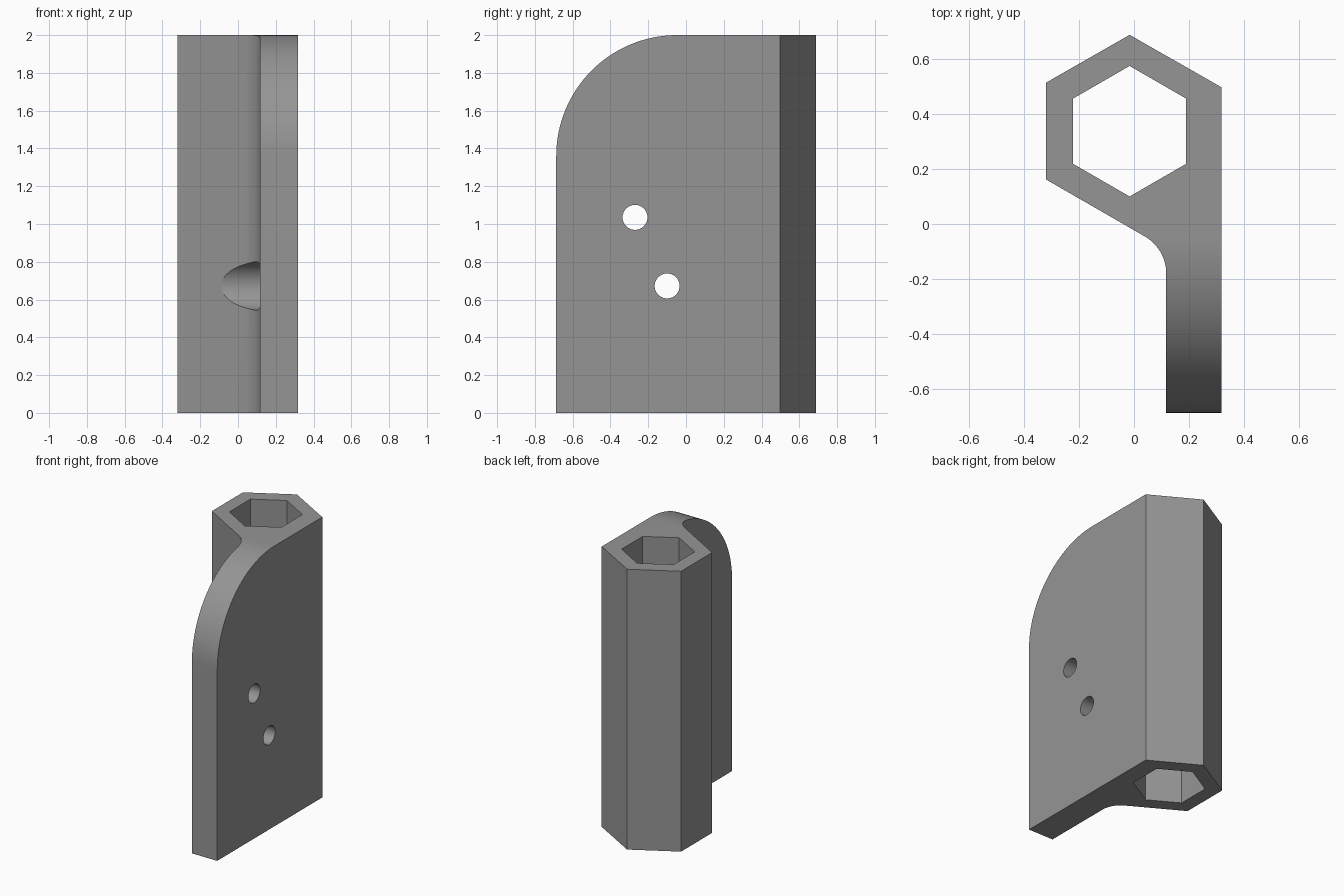
import bpy, bmesh
from math import sin, cos, pi, radians
from mathutils import Matrix

if "Cube" in bpy.data.objects:
    bpy.data.objects.remove(bpy.data.objects["Cube"])


def make_object(name, bm):
    bmesh.ops.recalc_face_normals(bm, faces=bm.faces)
    mesh = bpy.data.meshes.new(name)
    bm.to_mesh(mesh)
    bm.free()
    obj = bpy.data.objects.new(name, mesh)
    bpy.context.collection.objects.link(obj)
    return obj


def prism(name, points, depth):
    """Extrude a closed 3D outline along the depth vector."""
    bm = bmesh.new()
    face = bm.faces.new([bm.verts.new(p) for p in points])
    ext = bmesh.ops.extrude_face_region(bm, geom=[face])
    verts = [g for g in ext["geom"] if isinstance(g, bmesh.types.BMVert)]
    bmesh.ops.translate(bm, verts=verts, vec=depth)
    return make_object(name, bm)


def side_cylinder(name, x0, x1, y, z, r):
    """Cylinder lying along x."""
    bm = bmesh.new()
    bmesh.ops.create_cone(bm, cap_ends=True, segments=64, radius1=r, radius2=r, depth=x1 - x0,
                          matrix=Matrix.Translation(((x0 + x1) / 2, y, z)) @ Matrix.Rotation(pi / 2, 4, 'Y'))
    return make_object(name, bm)


def boolean(obj, tool, operation='DIFFERENCE'):
    mod = obj.modifiers.new(tool.name, 'BOOLEAN')
    mod.operation = operation
    mod.solver = 'EXACT'
    mod.object = tool
    bpy.context.view_layer.objects.active = obj
    bpy.ops.object.modifier_apply(modifier=mod.name)
    bpy.data.objects.remove(tool, do_unlink=True)


# Plan outline: hexagonal sleeve running into a plate, with a fillet between them
fillet = [(-0.037 + 0.154 * cos(radians(a)), -0.179 + 0.154 * sin(radians(a))) for a in range(0, 61, 4)]
plan = [(-0.016, 0.687), (-0.32, 0.513), (-0.32, 0.162)] + fillet[::-1] + \
       [(0.117, -0.687), (0.317, -0.687), (0.317, 0.497)]
bracket = prism("bracket", [(x, y, 0) for x, y in plan], (0, 0, 2))

# Rounded upper front corner of the plate
R = 0.64
arc = [(-0.047 - R * sin(pi / 2 * i / 32), 1.36 + R * cos(pi / 2 * i / 32)) for i in range(33)]
corner = [(-0.047, 2.1), *arc, (-0.8, 1.36), (-0.8, 2.1)]
boolean(bracket, prism("corner_cutter", [(-0.5, y, z) for y, z in corner], (1, 0, 0)))

# Hexagonal socket through the sleeve
hexagon = [(-0.016 + 0.237 * sin(pi / 3 * i), 0.337 + 0.237 * cos(pi / 3 * i), -0.1) for i in range(6)]
boolean(bracket, prism("socket_cutter", hexagon, (0, 0, 2.2)))

# Screw holes, and clearance for the lower screw head
boolean(bracket, side_cylinder("head_clearance_cutter", -0.6, 0.1165, -0.10, 0.672, 0.128))
boolean(bracket, side_cylinder("upper_hole_cutter", -0.5, 0.5, -0.27, 1.035, 0.066))
boolean(bracket, side_cylinder("lower_hole_cutter", -0.5, 0.5, -0.10, 0.672, 0.066))

# Grey finish, smooth on the curves
grey = bpy.data.materials.new("grey")
grey.diffuse_color = (0.30, 0.30, 0.30, 1)
grey.use_nodes = True
grey.node_tree.nodes["Principled BSDF"].inputs["Base Color"].default_value = grey.diffuse_color
bracket.data.materials.clear()
bracket.data.materials.append(grey)
for poly in bracket.data.polygons:
    poly.material_index = 0
bpy.ops.object.select_all(action='DESELECT')
bracket.select_set(True)
bpy.context.view_layer.objects.active = bracket
bpy.ops.object.shade_smooth_by_angle(angle=radians(30))
